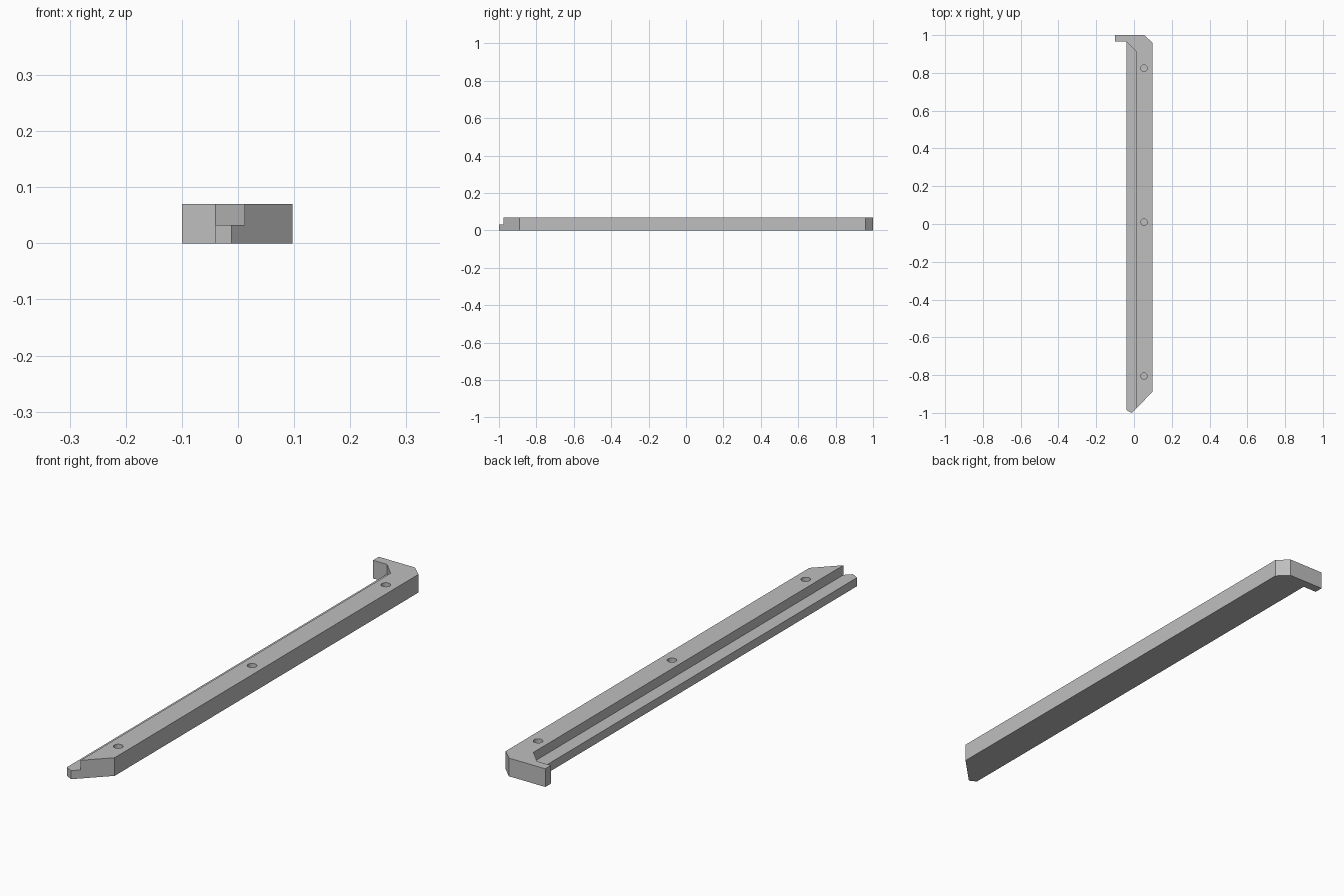
import bpy
import bmesh

cube = bpy.data.objects.get("Cube")
if cube:
    bpy.data.objects.remove(cube, do_unlink=True)

HEIGHT, LEDGE_TOP = 0.07, 0.033


def prism(name, outline, bottom, top):
    """Extrude a flat outline between two heights."""
    bm = bmesh.new()
    face = bm.faces.new([bm.verts.new((x, y, bottom)) for x, y in outline])
    grown = bmesh.ops.extrude_face_region(bm, geom=[face])["geom"]
    moved = [v for v in grown if isinstance(v, bmesh.types.BMVert)]
    bmesh.ops.translate(bm, verts=moved, vec=(0, 0, top - bottom))
    bmesh.ops.recalc_face_normals(bm, faces=bm.faces)
    mesh = bpy.data.meshes.new(name)
    bm.to_mesh(mesh)
    bm.free()
    obj = bpy.data.objects.new(name, mesh)
    bpy.context.collection.objects.link(obj)
    return obj


def cut(target, cutter):
    """Subtract the cutter, then remove it."""
    cutter.hide_render = True
    mod = target.modifiers.new("cut", "BOOLEAN")
    mod.operation, mod.solver, mod.object = "DIFFERENCE", "EXACT", cutter
    bpy.context.view_layer.objects.active = target
    bpy.ops.object.modifier_apply(modifier=mod.name)
    bpy.data.objects.remove(cutter, do_unlink=True)


# Rail with hooked back end and mitred front end
rail = prism("rail", [
    (-0.1, 1), (-0.1, 0.965), (-0.04, 0.965), (-0.04, -0.985),
    (-0.012, -1), (0.097, -0.89), (0.097, 0.96), (0.055, 1),
], 0, HEIGHT)

# Lowered ledge along the inner side
cut(rail, prism("ledge_cutter", [
    (0.012, -1.1), (0.012, 0.912), (-0.04, 0.965), (-0.06, 0.94), (-0.06, -1.1),
], LEDGE_TOP, 0.1))

# Blind screw holes
for y in (-0.805, 0.01, 0.825):
    bpy.ops.mesh.primitive_cylinder_add(
        vertices=24, radius=0.017, depth=0.08, location=(0.053, y, 0.07))
    cut(rail, bpy.context.object)

# Plain grey finish
grey = bpy.data.materials.new("grey")
grey.use_nodes = True
colour = (0.52, 0.52, 0.52, 1)
grey.diffuse_color = colour
grey.node_tree.nodes["Principled BSDF"].inputs["Base Color"].default_value = colour
rail.data.materials.clear()
rail.data.materials.append(grey)
for poly in rail.data.polygons:
    poly.material_index = 0
